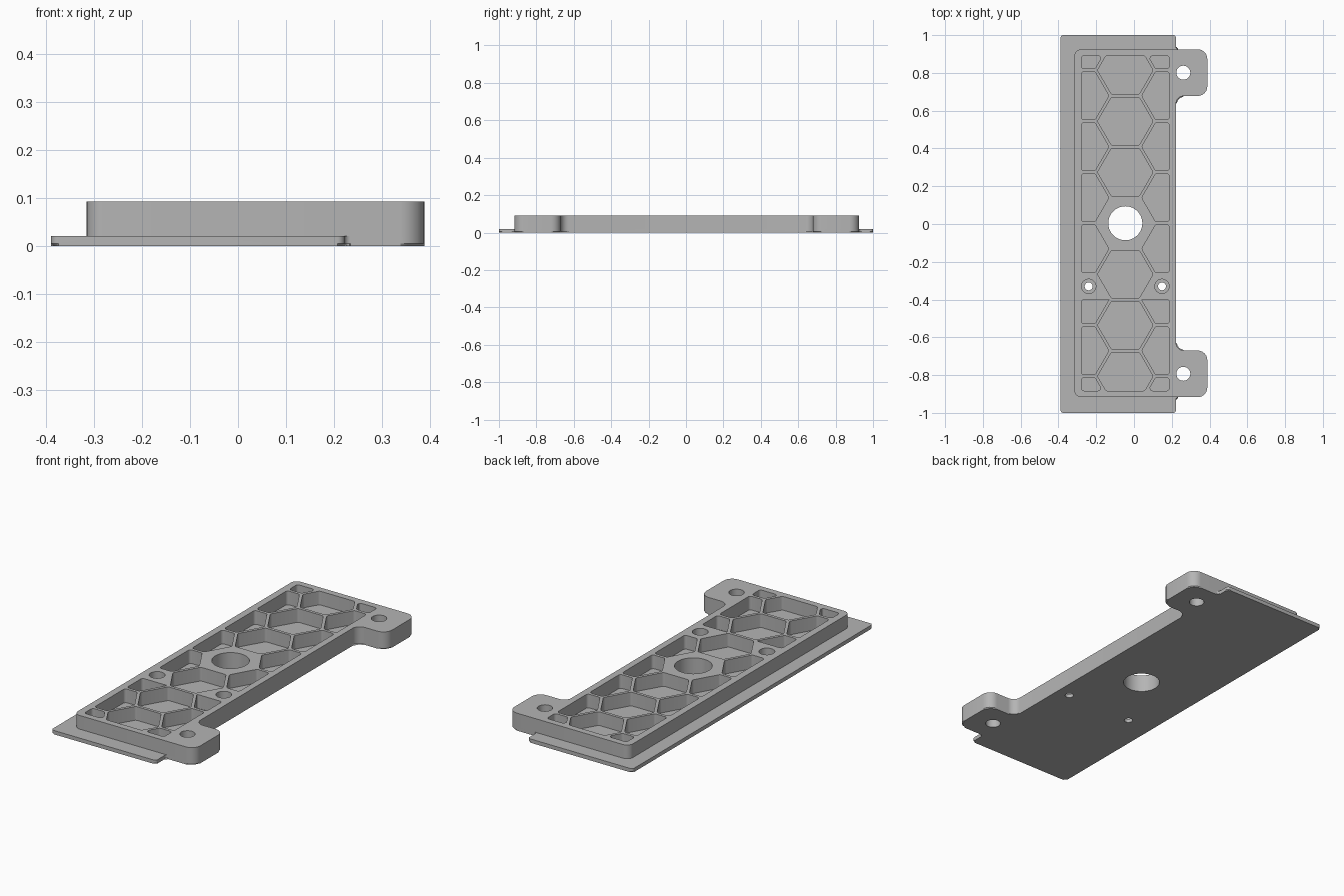
import bpy, bmesh, math
from mathutils import Vector

cube = bpy.data.objects.get("Cube")
if cube:
    bpy.data.objects.remove(cube, do_unlink=True)

PLATE_TOP, TOP = 0.02, 0.092
CX, CY = -0.046, 0.004           # centre of the raised frame
PITCH, FLAT = 0.27, 0.127        # honeycomb spacing and half width across flats
BOX = (-0.278, 0.187, CY - 0.887, CY + 0.887)

grey = bpy.data.materials.new("grey")
grey.use_nodes = True
grey.diffuse_color = (0.46, 0.46, 0.46, 1)
grey.node_tree.nodes["Principled BSDF"].inputs["Base Color"].default_value = grey.diffuse_color


def rounded(corners, steps=6):
    """Outline with an arc at each (x, y, radius) corner."""
    out, n = [], len(corners)
    for i, (x, y, r) in enumerate(corners):
        p = Vector((x, y))
        a = Vector(corners[i - 1][:2]) - p
        b = Vector(corners[(i + 1) % n][:2]) - p
        room = 0.45 * min(a.length, b.length)
        a.normalize()
        b.normalize()
        half = a.angle(b) / 2
        t = min(r / math.tan(half), room)
        r = t * math.tan(half)
        c = p + (a + b).normalized() * (r / math.sin(half))
        start, end = p + a * t - c, p + b * t - c
        for k in range(steps + 1):
            out.append(c + start.lerp(end, k / steps).normalized() * r)
    return out


def circle(x, y, r, n=48):
    return [Vector((x + r * math.cos(math.tau * i / n), y + r * math.sin(math.tau * i / n)))
            for i in range(n)]


def clip(poly, axis, limit, sign):
    """Keep the part of a polygon where sign * coordinate <= sign * limit."""
    out = []
    for i, q in enumerate(poly):
        p = poly[i - 1]
        dp, dq = sign * (p[axis] - limit), sign * (q[axis] - limit)
        if dp * dq < 0:
            out.append(p.lerp(q, dp / (dp - dq)))
        if dq <= 0:
            out.append(q)
    return out


def cell(x, y, top=BOX[3]):
    """Hexagonal pocket trimmed to the frame, with eased corners."""
    poly = circle(x, y, FLAT / math.cos(math.pi / 6), 6)
    for axis, limit, sign in ((0, BOX[0], -1), (0, BOX[1], 1), (1, BOX[2], -1), (1, top, 1)):
        poly = clip(poly, axis, limit, sign)
    return rounded([(p.x, p.y, 0.014) for p in poly], 4)


def prisms(name, outlines, z0, z1, chamfer=0):
    bm = bmesh.new()
    for pts in outlines:
        low = [bm.verts.new((p.x, p.y, z0)) for p in pts]
        high = [bm.verts.new((p.x, p.y, z1)) for p in pts]
        base = bm.faces.new(low[::-1])
        bm.faces.new(high)
        for i in range(len(pts)):
            bm.faces.new((low[i - 1], low[i], high[i], high[i - 1]))
        if chamfer:
            bmesh.ops.bevel(bm, geom=list(base.edges), offset=chamfer,
                            segments=1, affect='EDGES')
    bmesh.ops.recalc_face_normals(bm, faces=bm.faces)
    mesh = bpy.data.meshes.new(name)
    bm.to_mesh(mesh)
    bm.free()
    mesh.materials.append(grey)
    ob = bpy.data.objects.new(name, mesh)
    bpy.context.collection.objects.link(ob)
    return ob


def cut(ob, outlines):
    cutter = prisms("cutter", outlines, -0.1, 0.2)
    cutter.hide_render = True
    mod = ob.modifiers.new("openings", 'BOOLEAN')
    mod.operation, mod.solver, mod.object = 'DIFFERENCE', 'EXACT', cutter
    bpy.ops.object.select_all(action='DESELECT')
    bpy.context.view_layer.objects.active = ob
    ob.select_set(True)
    bpy.ops.object.modifier_apply(modifier=mod.name)
    bpy.data.objects.remove(cutter, do_unlink=True)
    bpy.ops.object.shade_smooth_by_angle(angle=math.radians(30))


# Shared right-hand edge with two mounting tabs, listed from front to back
EDGE, TAB, OUT, IN = 0.222, 0.388, CY + 0.921, 0.674
tabs = [(TAB, CY - 0.921, 0.05), (TAB, CY - IN, 0.05), (EDGE, CY - IN, 0.042),
        (EDGE, CY + IN, 0.042), (TAB, CY + IN, 0.05), (TAB, OUT, 0.05)]

# Through holes
centre_hole = circle(CX, CY, 0.09, 64)
tab_holes = [circle(0.261, CY + s * 0.797, 0.037) for s in (-1, 1)]
screws = [(CX + s * 0.194, -0.33) for s in (-1, 1)]

# Thin base plate
base_outline = rounded([(-0.389, -1, 0.015), (EDGE, -1, 0.015), (EDGE, CY - 0.921, 0.012)]
                       + tabs + [(EDGE, OUT, 0.012), (EDGE, 1, 0.015), (-0.389, 1, 0.015)])
base = prisms("base_plate", [base_outline], 0, PLATE_TOP, 0.005)
cut(base, [centre_hole] + tab_holes + [circle(x, y, 0.021) for x, y in screws])

# Honeycomb pockets: whole cells in the middle, half cells along both sides
pockets = [cell(CX, CY + PITCH * k) for k in range(-3, 4) if k]
for side in (-1, 1):
    for k in range(-4, 4):
        top = -0.4 if k == -2 else BOX[3]   # shortened beside the screw hole
        pockets.append(cell(CX + side * PITCH * math.sqrt(3) / 2, CY + PITCH * (k + 0.5), top))

# Raised ribbed frame on the base plate
frame_outline = rounded([(-0.315, CY - 0.921, 0.035)] + tabs + [(-0.315, OUT, 0.035)])
frame = prisms("ribbed_frame", [frame_outline], PLATE_TOP, TOP)
cut(frame, pockets + [centre_hole] + tab_holes + [circle(x, y, 0.038) for x, y in screws])
